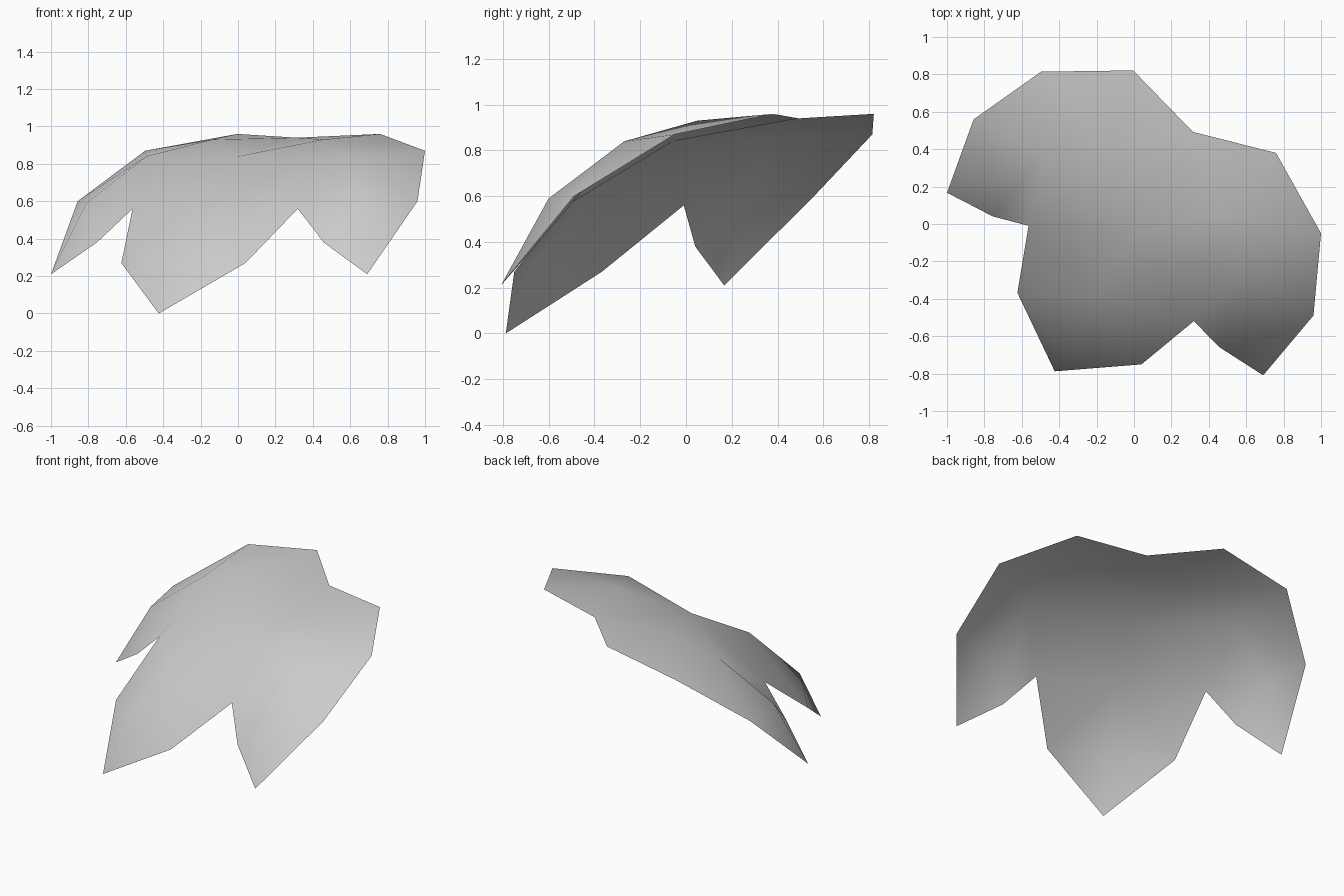
import bpy
import bmesh
import math

cube = bpy.data.objects.get("Cube")
if cube:
    bpy.data.objects.remove(cube, do_unlink=True)

# Single flat colour
grey = bpy.data.materials.new("light_grey")
grey.use_nodes = True
color = (0.6, 0.6, 0.6, 1.0)
grey.diffuse_color = color
grey.node_tree.nodes["Principled BSDF"].inputs["Base Color"].default_value = color

# Half of the leaf: x is across, y runs from tip to stem notch, z is height
points = {
    # central rib
    "stem": (0, 0.584, 0.94), "rib1": (0, -0.05, 0.84), "rib2": (0, -0.427, 0.64),
    "rib3": (0, -0.755, 0.31), "tip": (0, -0.894, 0.0),
    # rib of the side lobe
    "lobe1": (0.343, 0.27, 0.93), "lobe2": (0.632, 0.069, 0.84),
    "lobe3": (0.857, -0.183, 0.59), "lobe_tip": (0.976, -0.355, 0.21),
    # outline
    "back": (0.441, 0.709, 0.96), "side": (0.864, 0.457, 0.87),
    "outer": (1.049, 0.056, 0.60), "inner": (0.70, -0.342, 0.38),
    "notch": (0.51, -0.29, 0.56), "shoulder": (0.383, -0.63, 0.27),
}
faces = [
    "stem lobe1 back", "lobe1 lobe2 side back", "lobe2 lobe3 outer side",
    "lobe3 lobe_tip outer", "lobe3 inner lobe_tip", "lobe2 notch inner lobe3",
    "stem rib1 lobe1", "rib1 notch lobe2 lobe1", "rib1 rib2 notch",
    "rib2 rib3 shoulder notch", "rib3 tip shoulder",
]

bm = bmesh.new()
verts = {name: bm.verts.new(co) for name, co in points.items()}
for names in faces:
    face = bm.faces.new([verts[n] for n in names.split()])
    face.smooth = True
    face.normal_update()
    if face.normal.z < 0:
        face.normal_flip()
mesh = bpy.data.meshes.new("leaf")
bm.to_mesh(mesh)
bm.free()
mesh.materials.append(grey)

# Leaf blade, turned so that the tip points to the front right
leaf = bpy.data.objects.new("leaf", mesh)
bpy.context.collection.objects.link(leaf)
leaf.location = (0.023, -0.0135, 0)
leaf.rotation_euler.z = math.radians(-30)
mirror = leaf.modifiers.new("mirror", 'MIRROR')
mirror.use_clip = True
mirror.merge_threshold = 0.001
